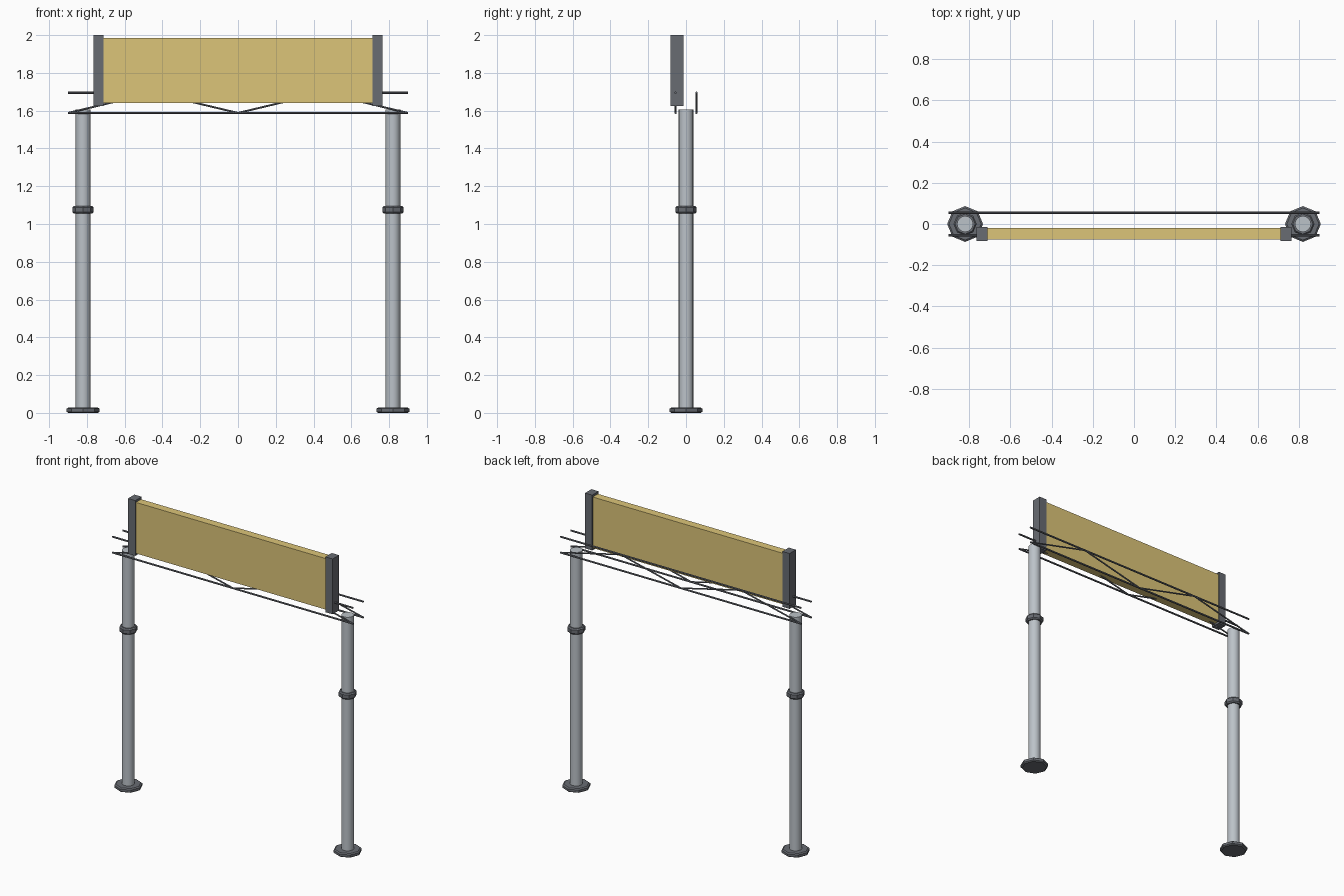
import bpy, bmesh, math
from mathutils import Vector

if "Cube" in bpy.data.objects:
    bpy.data.objects.remove(bpy.data.objects["Cube"])


def material(name, color):
    m = bpy.data.materials.new(name)
    m.diffuse_color = color
    m.use_nodes = True
    m.node_tree.nodes["Principled BSDF"].inputs["Base Color"].default_value = m.diffuse_color
    return m


STEEL = material("light_steel", (0.50, 0.54, 0.58, 1))
DARK = material("dark_steel", (0.14, 0.15, 0.17, 1))
YELLOW = material("yellow_panel", (0.72, 0.56, 0.19, 1))


def finish(name, bm, mat, smooth=False):
    bmesh.ops.recalc_face_normals(bm, faces=bm.faces[:])
    me = bpy.data.meshes.new(name)
    bm.to_mesh(me)
    bm.free()
    me.materials.append(mat)
    ob = bpy.data.objects.new(name, me)
    bpy.context.collection.objects.link(ob)
    if smooth:
        bpy.context.view_layer.objects.active = ob
        ob.select_set(True)
        bpy.ops.object.shade_smooth_by_angle(angle=math.radians(40))
        ob.select_set(False)
    return ob


def lathe(name, profile, x, sides, mat, smooth=False):
    # closed (radius, z) profile turned round a vertical axis, capped at both ends
    bm = bmesh.new()
    rings = [[bm.verts.new((x + r * math.cos(2 * math.pi * i / sides),
                            r * math.sin(2 * math.pi * i / sides), z))
              for i in range(sides)] for r, z in profile]
    for a, b in zip(rings, rings[1:]):
        for i in range(sides):
            j = (i + 1) % sides
            bm.faces.new((a[i], a[j], b[j], b[i]))
    bm.faces.new(rings[0])
    bm.faces.new(rings[-1])
    return finish(name, bm, mat, smooth)


def box(name, lo, hi, mat):
    lo, hi = Vector(lo), Vector(hi)
    bm = bmesh.new()
    bmesh.ops.create_cube(bm, size=1)
    for v in bm.verts:
        v.co = (lo + hi) / 2 + v.co * (hi - lo)
    return finish(name, bm, mat)


def rod(bm, a, b, r, sides=8):
    a, b = Vector(a), Vector(b)
    d = b - a
    rot = d.to_track_quat('Z', 'Y').to_matrix().to_4x4()
    rot.translation = (a + b) / 2
    bmesh.ops.create_cone(bm, cap_ends=True, segments=sides, radius1=r,
                          radius2=r, depth=d.length, matrix=rot)


# posts with foot plates and clamp collars
for side, x in (("left", -0.82), ("right", 0.82)):
    lathe(side + "_post", [(0.039, 0.006), (0.039, 1.607)], x, 16, STEEL, True)
    lathe(side + "_foot", [(0.078, 0), (0.087, 0.006), (0.087, 0.022), (0.078, 0.028)],
          x, 8, DARK)
    lathe(side + "_collar", [(0.049, 1.055), (0.056, 1.063), (0.056, 1.088), (0.049, 1.096)],
          x, 8, DARK)

# flat trusses in front of and behind the posts
LOW, HIGH = 1.588, 1.695
for side, y in (("front", -0.055), ("back", 0.055)):
    bm = bmesh.new()
    for z in (LOW, HIGH):
        rod(bm, (-0.9, y, z), (0.9, y, z), 0.006)
    finish(side + "_truss_chords", bm, DARK, True)
    bm = bmesh.new()
    points = [(-0.9 + 0.45 * i, y, HIGH if i % 2 else LOW) for i in range(5)]
    for a, b in zip(points, points[1:]):
        rod(bm, a, b, 0.005)
    finish(side + "_truss_braces", bm, DARK, True)

# sign panel and its end brackets
box("sign_panel", (-0.715, -0.075, 1.64), (0.715, -0.02, 1.985), YELLOW)
for side, s in (("left", -1), ("right", 1)):
    box(side + "_sign_bracket", (s * 0.738 - 0.027, -0.082, 1.626),
        (s * 0.738 + 0.027, -0.014, 2.0), DARK)
